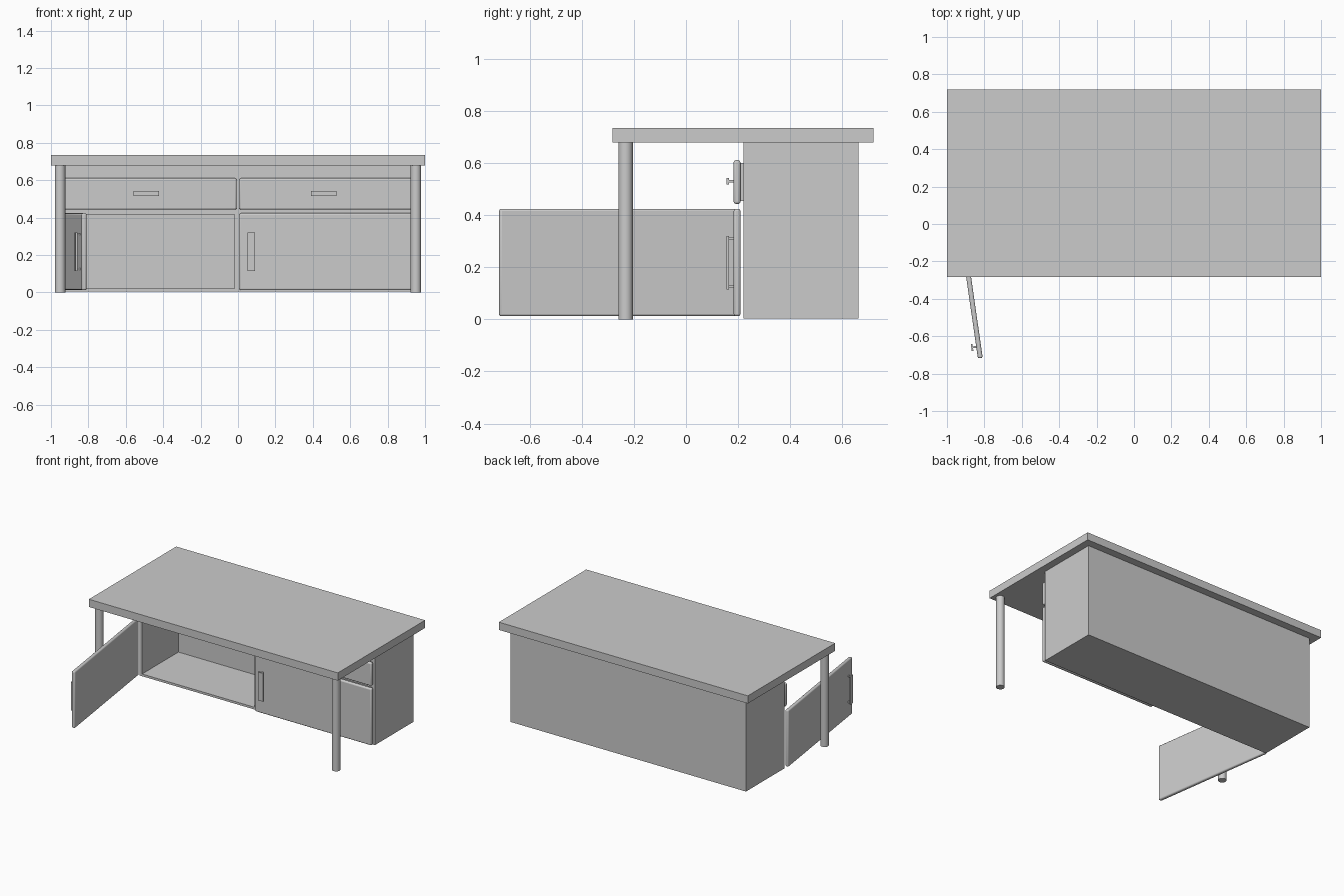
import bpy, math
from mathutils import Matrix

if "Cube" in bpy.data.objects:
    bpy.data.objects.remove(bpy.data.objects["Cube"])


def box(name, x, y, z, bevel=0.0):
    """Box from (min, max) ranges, optionally with rounded edges."""
    bpy.ops.mesh.primitive_cube_add(size=1)
    o = bpy.context.object
    o.name = name
    size = Matrix.Diagonal((x[1] - x[0], y[1] - y[0], z[1] - z[0], 1))
    mid = Matrix.Translation((sum(x) / 2, sum(y) / 2, sum(z) / 2))
    o.data.transform(mid @ size)
    if bevel:
        m = o.modifiers.new("rounded_edges", "BEVEL")
        m.width = bevel
        m.segments = 3
        bpy.ops.object.shade_smooth_by_angle(angle=math.radians(35))
    return o


def handle(name, cx, cz, w, h):
    """Flat bar held off the panel by two posts."""
    parts = [box(name + "_bar", (cx - w / 2, cx + w / 2), (0.156, 0.165),
                 (cz - h / 2, cz + h / 2))]
    along_x = w > h
    reach = max(w, h) / 2 - 0.009
    for i, s in enumerate((-1, 1)):
        px = cx + (s * reach if along_x else 0)
        pz = cz + (0 if along_x else s * reach)
        parts.append(box(f"{name}_post_{i + 1}", (px - 0.005, px + 0.005),
                         (0.163, 0.186), (pz - 0.005, pz + 0.005)))
    return parts


# Table top
box("table_top", (-1, 1), (-0.283, 0.719), (0.679, 0.735))

# Front legs
for side, s in (("left", -1), ("right", 1)):
    bpy.ops.mesh.primitive_cylinder_add(vertices=32, radius=0.028, depth=0.679,
                                        location=(s * 0.951, -0.232, 0.3395))
    bpy.context.object.name = side + "_leg"
    bpy.ops.object.shade_smooth_by_angle(angle=math.radians(35))

# Cabinet carcass
W, F, B = 0.946, 0.22, 0.663
box("cabinet_back", (-W, W), (0.637, B), (0.004, 0.679))
box("cabinet_floor", (-W, W), (F, 0.637), (0.004, 0.02))
box("cabinet_divider", (-0.02, 0.02), (F, 0.637), (0.02, 0.679))
for side, s in (("left", -1), ("right", 1)):
    def span(a, b):
        return tuple(sorted((s * a, s * b)))
    box(side + "_cabinet_side", span(0.925, W), (F, 0.637), (0.02, 0.679))
    box(side + "_cabinet_shelf", span(0.02, 0.925), (F, 0.637), (0.417, 0.453))
    box(side + "_top_rail", span(0.02, 0.925), (F, 0.637), (0.602, 0.679))

    # Drawer: rounded front panel, tray behind it and handle
    box(side + "_drawer_front", span(0.008, 0.942), (0.183, 0.209), (0.443, 0.611), 0.009)
    box(side + "_drawer_tray_floor", span(0.025, 0.92), (0.209, 0.62), (0.455, 0.465))
    box(side + "_drawer_tray_front", span(0.025, 0.92), (0.209, 0.225), (0.465, 0.6))
    box(side + "_drawer_tray_back", span(0.025, 0.92), (0.605, 0.62), (0.465, 0.6))
    for n, a in (("inner", 0.025), ("outer", 0.905)):
        box(f"{side}_drawer_tray_{n}_side", span(a, a + 0.015), (0.225, 0.605), (0.465, 0.6))
    handle(side + "_drawer_handle", -0.49 if s < 0 else 0.458, 0.53, 0.135, 0.026)

    # Door with its handle near the free edge
    door = [box(side + "_door", span(0.008, 0.942), (0.183, 0.209), (0.012, 0.424), 0.009)]
    door += handle(side + "_door_handle", s * 0.071, 0.218, 0.038, 0.205)
    if s < 0:
        # The left door stands open, swung about its outer edge
        hinge = Matrix.Translation((-0.942, 0.209, 0))
        swing = hinge @ Matrix.Rotation(math.radians(-81.8), 4, "Z") @ hinge.inverted()
        for part in door:
            part.data.transform(swing)
